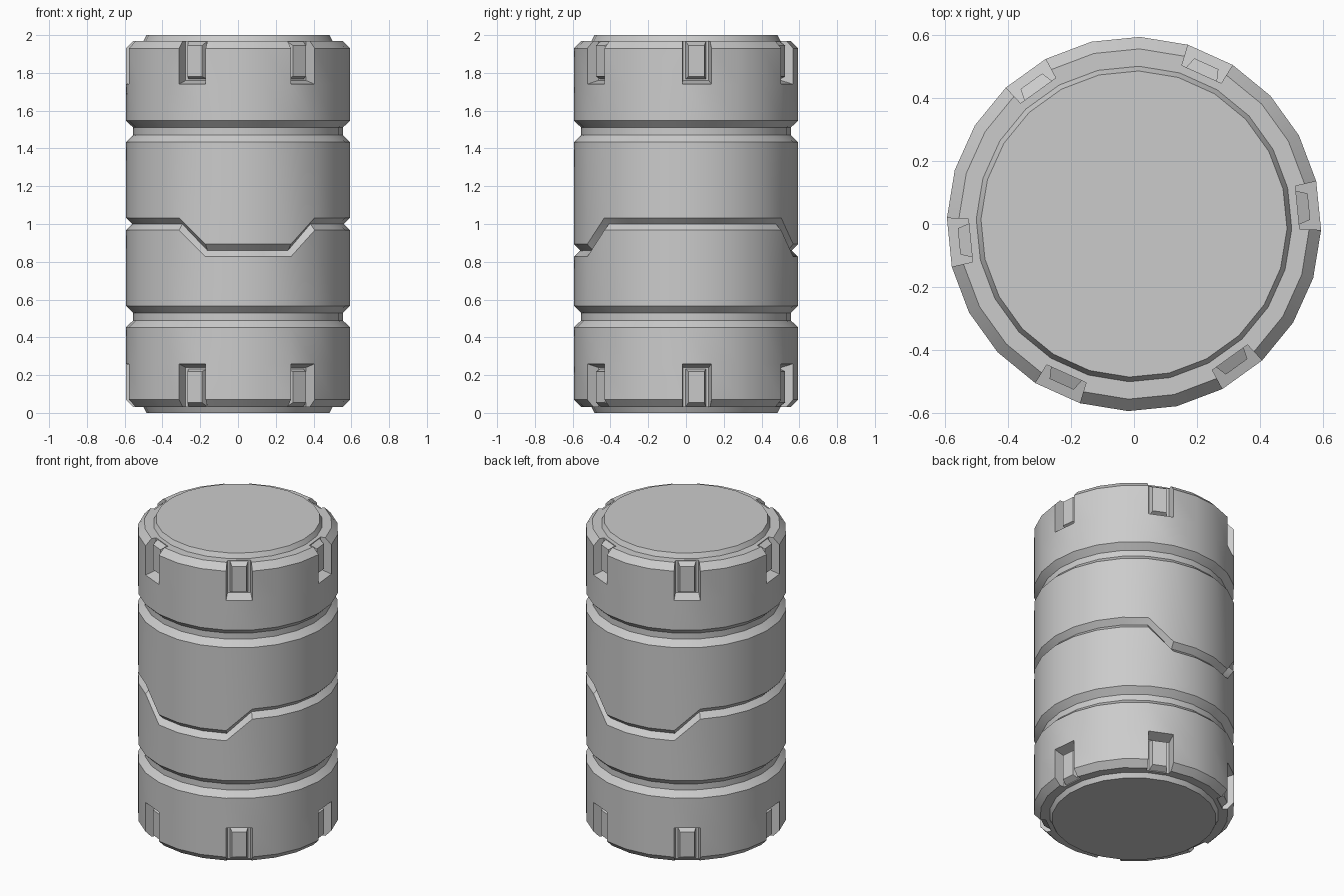
import bpy, bmesh, math

if "Cube" in bpy.data.objects:
    bpy.data.objects.remove(bpy.data.objects["Cube"])

SIDES = 24
OFFSET = math.radians(-1.8)
STEP = 2 * math.pi / SIDES
R = 0.593        # outer radius
R_SLOT = 0.525   # radius of the slot floors

# Upper half of the profile (radius, height), from the lid down to the waist groove
upper = [(0.485, 2.0), (0.50, 1.97), (R_SLOT, 1.97), (0.555, 1.97), (R, 1.93),
         (R, 1.74), (R, 1.547), (0.555, 1.51), (0.555, 1.471), (R, 1.433), (R, 1.033)]
profile = upper + [(0.56, 1.0)] + [(r, 2 - z) for r, z in reversed(upper)]
LAST = len(profile) - 1
WAIST = range(len(upper) - 1, len(upper) + 2)


def make_object(name, bm):
    bmesh.ops.recalc_face_normals(bm, faces=bm.faces)
    mesh = bpy.data.meshes.new(name)
    bm.to_mesh(mesh)
    bm.free()
    obj = bpy.data.objects.new(name, mesh)
    bpy.context.collection.objects.link(obj)
    bpy.context.view_layer.objects.active = obj
    obj.select_set(True)
    bpy.ops.object.shade_smooth_by_angle(angle=math.radians(30))
    obj.select_set(False)


def polar(r, k, z):
    a = OFFSET + k * STEP
    return (r * math.cos(a), r * math.sin(a), z)


# Barrel body: revolved profile, waist groove dips on front and back
bm = bmesh.new()
rings = []
for i, (r, z) in enumerate(profile):
    rings.append([bm.verts.new(polar(r, k, z - (0.14 if i in WAIST and k % 12 in (5, 6, 7, 8) else 0)))
                  for k in range(SIDES)])
bm.faces.new(rings[0])
bm.faces.new(rings[-1])
for i in range(LAST):
    in_slot = 2 <= i < 5 or 2 <= LAST - 1 - i < 5
    for k in range(SIDES):
        if in_slot and k % 4 == 0:
            continue
        n = (k + 1) % SIDES
        bm.faces.new((rings[i][k], rings[i][n], rings[i + 1][n], rings[i + 1][k]))

# Recessed slots around both rims
for k in range(0, SIDES, 4):
    for ids, z in (((2, 3, 4, 5), 1.76), ([LAST - i for i in (2, 3, 4, 5)], 0.24)):
        a, b = (bm.verts.new(polar(R_SLOT, j, z)) for j in (k, k + 1))
        bm.faces.new([rings[i][k] for i in ids] + [a])
        bm.faces.new([rings[i][k + 1] for i in ids] + [b])
        bm.faces.new((rings[ids[0]][k], rings[ids[0]][k + 1], b, a))
        bm.faces.new((rings[ids[3]][k], rings[ids[3]][k + 1], b, a))
make_object("barrel_body", bm)

# Bevelled lugs inside the slots
bm = bmesh.new()
for k in range(0, SIDES, 4):
    ang = OFFSET + (k + 0.5) * STEP
    c, s = math.cos(ang), math.sin(ang)
    for flip in (False, True):
        loops = []
        for d, w, z0, z1 in ((0.515, 0.055, 1.765, 1.968), (0.557, 0.042, 1.782, 1.945)):
            loop = []
            for t, z in ((-w, z0), (w, z0), (w, z1), (-w, z1)):
                loop.append(bm.verts.new((d * c - t * s, d * s + t * c, 2 - z if flip else z)))
            loops.append(loop)
        inner, outer = loops
        bm.faces.new(inner)
        bm.faces.new(outer)
        for j in range(4):
            n = (j + 1) % 4
            bm.faces.new((inner[j], inner[n], outer[n], outer[j]))
make_object("rim_lugs", bm)
